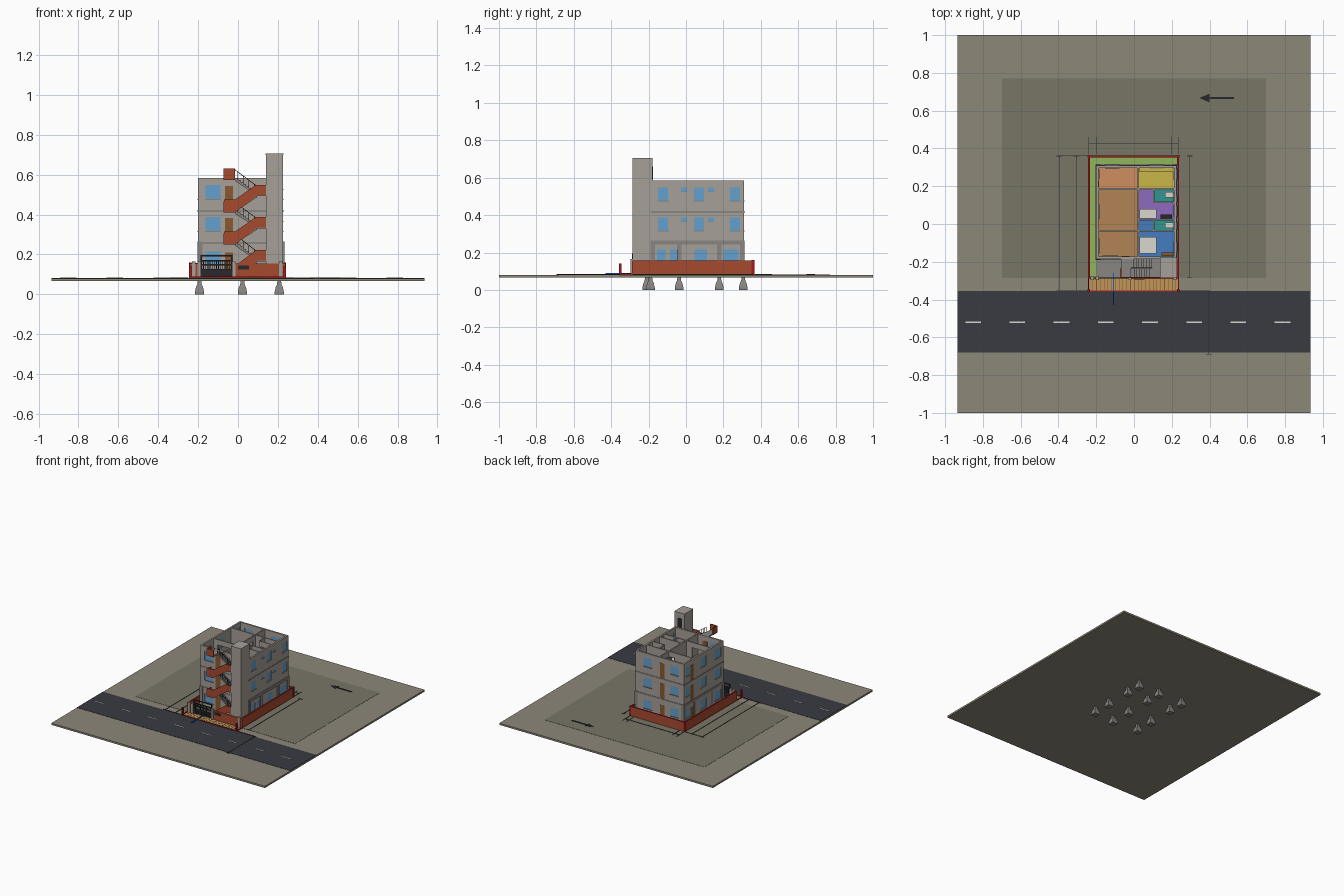
import bpy, bmesh, math

if "Cube" in bpy.data.objects:
    bpy.data.objects.remove(bpy.data.objects["Cube"])

def material(name, rgb):
    m = bpy.data.materials.get(name) or bpy.data.materials.new(name)
    m.diffuse_color = [(c / 255) ** 2.2 for c in rgb] + [1]
    m.use_nodes = True
    m.node_tree.nodes["Principled BSDF"].inputs["Base Color"].default_value = m.diffuse_color
    return m

PAL = dict(earth=(140, 134, 120), plot=(120, 116, 102), road=(60, 61, 68), white=(215, 215, 205),
           wall=(165, 158, 150), concrete=(135, 132, 128), brick=(165, 75, 50), red=(165, 30, 35),
           glass=(100, 160, 205), door=(135, 90, 50), dark=(45, 45, 48), green=(140, 180, 90),
           tan=(190, 150, 90), orange=(205, 140, 95), yellow=(200, 180, 75), hall=(175, 130, 85),
           purple=(140, 105, 190), blue=(70, 125, 190), teal=(50, 150, 145), pipe=(40, 90, 200))

def finish(name, bm, col):
    bmesh.ops.recalc_face_normals(bm, faces=bm.faces)
    me = bpy.data.meshes.new(name)
    bm.to_mesh(me)
    bm.free()
    ob = bpy.data.objects.new(name, me)
    bpy.context.collection.objects.link(ob)
    me.materials.append(material(col, PAL[col]))
    return ob

def boxes(name, col, items):
    """Each item is x0, x1, y0, y1, z0, z1."""
    bm = bmesh.new()
    for x0, x1, y0, y1, z0, z1 in items:
        vs = bmesh.ops.create_cube(bm, size=1)['verts']
        for v in vs:
            v.co = ((x0 + x1) / 2 + v.co.x * (x1 - x0), (y0 + y1) / 2 + v.co.y * (y1 - y0),
                    (z0 + z1) / 2 + v.co.z * (z1 - z0))
    return finish(name, bm, col)

def prism(name, col, pts, d0, d1, flat=False):
    """Profile in x,z extruded along y, or in x,y extruded along z when flat."""
    bm = bmesh.new()
    put = (lambda a, b, d: (a, b, d)) if flat else (lambda a, b, d: (a, d, b))
    lo = [bm.verts.new(put(a, b, d0)) for a, b in pts]
    hi = [bm.verts.new(put(a, b, d1)) for a, b in pts]
    bm.faces.new(lo)
    bm.faces.new(hi)
    for i in range(len(pts)):
        j = (i + 1) % len(pts)
        bm.faces.new((lo[i], lo[j], hi[j], hi[i]))
    return finish(name, bm, col)

G = 0.082
# site plate, plot, road
boxes('site_plate', 'earth', [(-.935, .935, -1, 1, .066, .080)])
boxes('neighbour_plots', 'plot', [(-.7, .7, -.285, .77, .079, .0815)])
boxes('road', 'road', [(-.935, .935, -.68, -.355, .079, .082)])
boxes('road_dashes', 'white', [(-.893 + i * .234, -.81 + i * .234, -.523, -.517, .081, .0835) for i in range(8)])
boxes('garden_strip', 'green', [(-.235, -.2, -.285, .36, .08, .086), (-.2, .235, .318, .36, .08, .086)])
boxes('entry_strip', 'tan', [(-.235, .235, -.352, -.285, .08, .085)])
boxes('forecourt', 'concrete', [(-.2, .225, -.285, -.18, .08, .088)])
boxes('entry_slats', 'door', [(-.22 + i * .02, -.217 + i * .02, -.35, -.288, .084, .0862) for i in range(23)])
boxes('water_pipe', 'pipe', [(-.112, -.105, -.43, -.26, .083, .091)])

# north arrow and dimension lines
prism('north_arrow', 'dark', [(.345, .667), (.40, .69), (.40, .673), (.53, .673), (.53, .661), (.40, .661),
                              (.40, .644)], .081, .085, True)
dims = []
for x, y0, y1 in ((-.395, -.35, .36), (-.305, -.35, .36), (.295, -.285, .36), (.395, -.69, -.355)):
    dims += [(x - .0015, x + .0015, y0, y1, .081, .084)]
    dims += [(x - .015, x + .015, y - .0015, y + .0015, .081, .084) for y in (y0, y1)]
dims += [(-.24, .235, .424, .427, .081, .084), (-.39, -.25, .36, .362, .081, .084),
         (-.39, -.25, -.352, -.35, .081, .084), (.24, .4, -.352, -.35, .081, .084)]
dims += [(x - .001, x + .001, .37, .46, .081, .084) for x in (-.24, -.2, .2, .235)]
boxes('dimension_lines', 'dark', dims)

# footings: stepped tapering pads under each column
bm = bmesh.new()
FX, FY = (-.193, .022, .207), (-.19, -.037, .178, .306)
for x in FX:
    for y in FY:
        if x == .022 and y == -.19:
            y = -.21
        prev = None
        for w, z in ((.023, 0), (.023, .012), (.018, .035), (.011, .050), (.009, .070)):
            ring = [bm.verts.new((x + a * w, y + b * w, z)) for a, b in ((-1, -1), (1, -1), (1, 1), (-1, 1))]
            if prev:
                for i in range(4):
                    bm.faces.new((prev[i], prev[i - 1], ring[i - 1], ring[i]))
            else:
                bm.faces.new(ring)
            prev = ring
        bm.faces.new(prev)
finish('footings', bm, 'concrete')

# compound wall, boundary line and posts
boxes('compound_wall', 'brick', [(-.243, -.233, -.285, .362, .08, .155), (.228, .238, -.285, .362, .08, .155),
                                 (-.243, .238, .352, .362, .08, .155), (-.243, -.192, -.29, -.28, .08, .155),
                                 (-.012, .238, -.29, -.28, .08, .155)])
boxes('boundary_line', 'red', [(-.243, .238, -.357, -.352, .08, .088)]
      + [(x - .002, x + .002, -.357, .362, .08, .089) for x in (-.241, .236)]
      + [(-.243, -.233, -.285, .362, .155, .157), (.228, .238, -.285, .362, .155, .157),
         (-.243, .238, .352, .362, .155, .157)])
boxes('corner_posts', 'red', [(x - .006, x + .006, y - .007, y + .007, .08, .142 if y < 0 else .16)
                              for x in (-.239, .234) for y in (-.352, .358)])
boxes('gate_pillars', 'wall', [(x - .009, x + .009, -.296, -.276, .08, .165) for x in (-.222, -.195, -.021, .215)])
boxes('wall_plaque', 'dark', [(.0, .055, -.293, -.289, .125, .145)])

# sliding gate
bars = [(-.185 + i * .0107, -.181 + i * .0107, -.287, -.283, .09, .165) for i in range(15)]
bars += [(-.186, -.03, -.288, -.282, z, z + .006) for z in (.088, .12, .145, .165, .19)]
bars += [(x, x + .006, -.288, -.282, .085, .196) for x in (-.187, -.034)]
boxes('gate', 'dark', bars + [(-.186, -.03, -.2845, -.2835, .09, .125)])

# building shell
LEV = (.088, .26, .42, .584)
X0, X1, Y0, Y1, T = -.2, .225, -.185, .31, .013
walls, panes, doors, frames = [], [], [], []

def put_box(out, axis, c, t, a, b, z0, z1):
    out.append((a, b, c - t / 2, c + t / 2, z0, z1) if axis == 'x' else (c - t / 2, c + t / 2, a, b, z0, z1))

def wall(axis, c, a, b, z0, z1, holes=(), t=T):
    """Wall along an axis; holes are (start, end, low, high, kind) relative to its floor."""
    p = a
    for h0, h1, lo, hi, kind in sorted(holes):
        put_box(walls, axis, c, t, p, h0, z0, z1)
        if lo > 0:
            put_box(walls, axis, c, t, h0, h1, z0, z0 + lo)
        put_box(walls, axis, c, t, h0, h1, z0 + hi, z1)
        if kind == 'w':
            put_box(panes, axis, c, t * .7, h0, h1, z0 + lo, z0 + hi)
            put_box(frames, axis, c, t + .008, h0 - .003, h1 + .003, z0 + lo - .004, z0 + lo)
        elif kind == 'd':
            put_box(doors, axis, c, t * 1.2, h0, h1, z0 + lo, z0 + hi)
        p = h1
    put_box(walls, axis, c, t, p, b, z0, z1)

W = lambda *s: [(a, b, .057, .127, 'w') for a, b in s]
V = lambda *s: [(a, b, .107, .127, 'w') for a, b in s]
D = lambda *s: [(a, b, .004, .122, 'd') for a, b in s]
O = lambda *s: [(a, b, .004, .122, 'o') for a, b in s]
for z0, z1 in zip(LEV, LEV[1:]):
    ground = z0 < .1
    side = W((-.155, -.11), (-.085, -.03), (.045, .115), (.2, .28)) if ground else \
        W((-.15, -.095), (.043, .097), (.236, .29)) + V((-.027, .005), (.118, .15))
    wall('y', X1 - T / 2, Y0, Y1, z0, z1, side)
    wall('y', X0 + T / 2, Y0, Y1, z0, z1, W((-.15, -.08), (.03, .1)) + W((.24, .285)) + D((.195, .23)))
    wall('x', Y0 + T / 2, X0, X1, z0, z1, W((-.163, -.088)) + D((-.066, -.024)))
    wall('x', Y1 - T / 2, X0, X1, z0, z1, W((-.15, -.08), (.085, .155)) + D((-.03, .01)))
    # interior partitions
    wall('y', .022, Y0, Y1, z0, z1, O((-.1, -.06), (.11, .15), (.2, .235)), .009)
    wall('x', .185, X0, X1, z0, z1, O((-.03, .01)), .009)
    wall('x', -.035, X0, X1, z0, z1, O((-.15, -.03)), .009)
    wall('x', .022, .022, X1, z0, z1, (), .008)
    wall('x', .115, .105, X1, z0, z1, O((.12, .15)), .007)
    wall('y', .105, .115, .185, z0, z1, (), .007)
    wall('y', .105, -.035, .022, z0, z1, O((-.025, .01)), .007)
boxes('building_walls', 'wall', walls)
boxes('window_glass', 'glass', panes)
boxes('window_sills', 'concrete', frames)
boxes('doors', 'door', doors)

# floor slabs with edge bands, floor finishes and furniture on every storey
boxes('floor_slabs', 'concrete', [(X0 - .002, X1 + .002, Y0 - .002, Y1 + .002, z - .008, z + .002) for z in LEV[:3]])
rooms = (('rear_left_room', 'orange', -.19, .02, .187, .3), ('rear_right_room', 'yellow', .024, .215, .187, .3),
         ('hall', 'hall', -.19, .02, -.175, .183), ('middle_bedroom', 'purple', .024, .215, .024, .183),
         ('front_bedroom', 'blue', .024, .215, -.175, .02), ('rear_bathroom', 'teal', .107, .215, .117, .181),
         ('front_bathroom', 'teal', .107, .215, -.032, .019))
for n, col, a, b, c, d in rooms:
    e = .006 if col == 'teal' else .004
    boxes(n + '_floor', col, [(a, b, c, d, z, z + e) for z in LEV[:3]])
L = LEV[:3]
boxes('beds', 'white', [(.03, .12, y, y + h, z, z + .03) for z in L for y, h in ((.03, .05), (-.155, .085))])
boxes('bath_fixtures', 'white', [(x, x + .045, y, y + .03, z, z + .03) for z in L for x, y in ((.165, .14), (.165, -.022))])
boxes('wardrobes', 'door', [(.145, .21, -.17, -.15, z, z + .09) for z in L])
boxes('cabinets', 'dark', [(.14, .2, .027, .05, z, z + .06) for z in L])
boxes('kitchen_counter', 'yellow', [(.03, .21, .275, .296, z, z + .05) for z in L])

# ground storey frame of columns and beams
fr = [(x - .013 + s, x + .013 + s, y - .012, y + .012, G, .262)
      for x, s in ((-.193, .003), (.207, .012)) for y in (-.178, -.037, .178, .302)]
fr += [(x0, x1, -.19, .314, .243, .264) for x0, x1 in ((.206, .232), (-.203, -.18))]
boxes('ground_frame', 'concrete', fr)

# lift shaft with cap and doors
boxes('lift_shaft', 'wall', [(.14, .225, -.285, -.18, G, .70), (.138, .227, -.287, -.178, .698, .706)])
boxes('lift_openings', 'dark', [(.16, .2, -.18, -.1765, .59, .66)])

# dog-leg stairs: front flight rises right, rear flight rises back left
N = 8
XA, XB = -.015, .095
for k, (b, top) in enumerate(zip(LEV, LEV[1:])):
    mid = (b + top) / 2
    for nm, xs, xe, za, zb, y0, y1 in (('front', XA, XB, b, mid, -.28, -.236), ('rear', XB, XA, mid, top, -.23, -.186)):
        dx, dz = (xe - xs) / N, (zb - za) / N
        pts = [(xs, za - .006)]
        for i in range(N):
            pts += [(xs + i * dx, za + (i + 1) * dz), (xs + (i + 1) * dx, za + (i + 1) * dz)]
        pts += [(xe, zb - .016)]
        prism(f'{nm}_flight_{k}', 'concrete', pts, y0, y1)
        # handrail with balusters
        if nm == 'rear':
            prism(f'handrail_{k}', 'dark', [(xs, za + .038), (xe, zb + .038), (xe, zb + .042), (xs, za + .042)], -.234, -.231)
            boxes(f'balusters_{k}', 'dark', [(xs + i * dx - .001, xs + i * dx + .001, -.2335, -.2315,
                                              za + i * dz, za + i * dz + .04) for i in range(N + 1)])
    boxes(f'stair_landings_{k}', 'concrete', [(XB, .14, -.28, -.186, mid - .01, mid),
                                              (-.07, XA, -.28, -.186, top - .01, top)])
    # red parapet following the front flight
    left = -.07 if k else XA
    prism(f'stair_parapet_{k}', 'brick', [(left, b - .01), (XA, b - .01), (XB + .005, mid - .005), (.14, mid - .005),
                                          (.14, mid + .047), (XB - .005, mid + .047), (XA, b + .055), (left, b + .055)],
          -.287, -.28)
boxes('landing_side_parapets', 'brick', [(-.073, -.067, -.287, -.235, z - .01, z + .046) for z in LEV[1:]]
      + [(-.07, XA, -.287, -.28, LEV[3] - .01, .63)])
